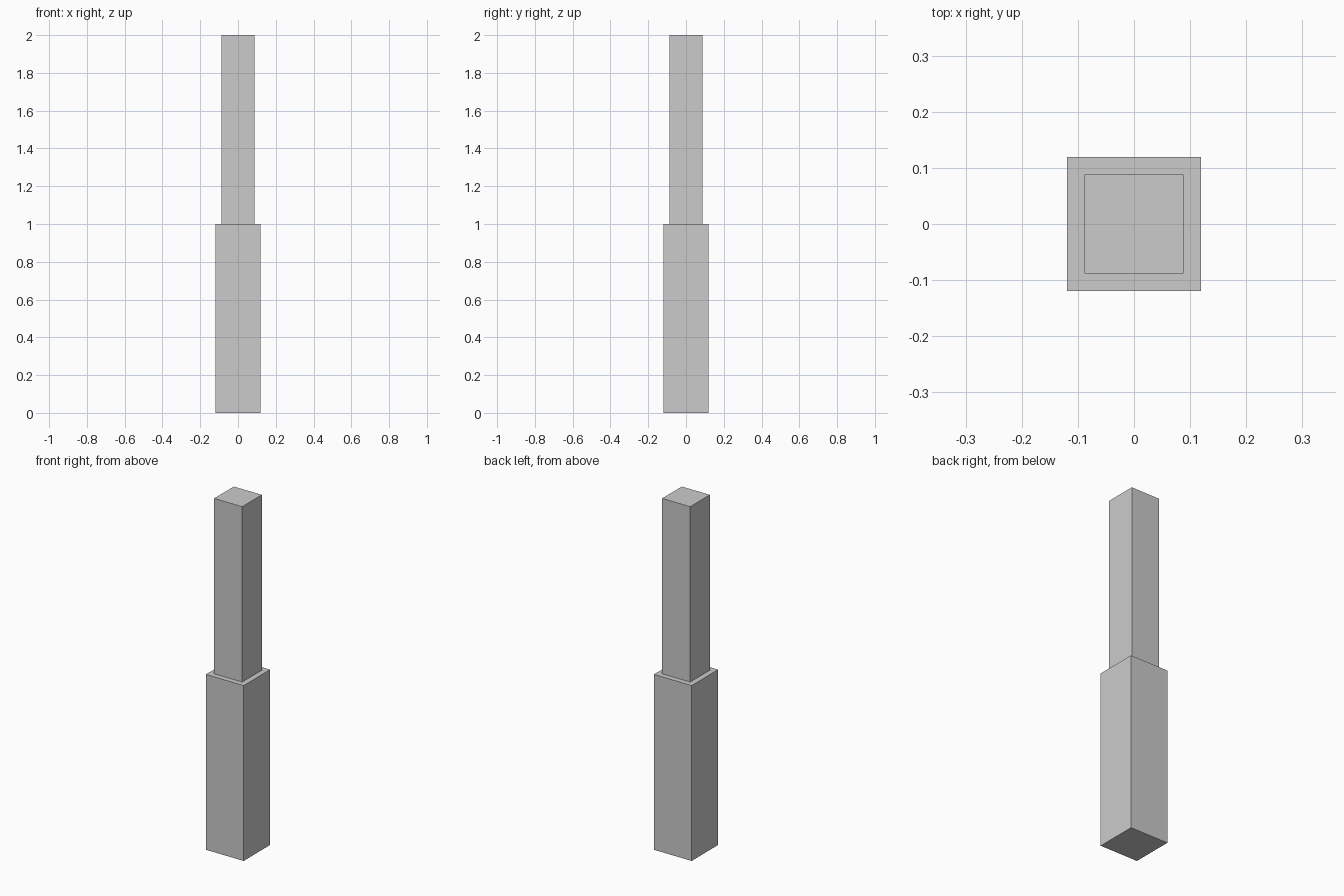
import bpy

if "Cube" in bpy.data.objects:
    bpy.data.objects.remove(bpy.data.objects["Cube"])


def box(name, width, z0, z1):
    bpy.ops.mesh.primitive_cube_add(size=1, location=(0, 0, (z0 + z1) / 2))
    ob = bpy.context.object
    ob.name = name
    ob.scale = (width, width, z1 - z0)
    bpy.ops.object.transform_apply(location=False, rotation=False, scale=True)
    return ob


# Wide lower half and narrower upper half of the stepped post
box("lower_post", 0.238, 0.0, 1.0)
box("upper_post", 0.177, 1.0, 2.0)
